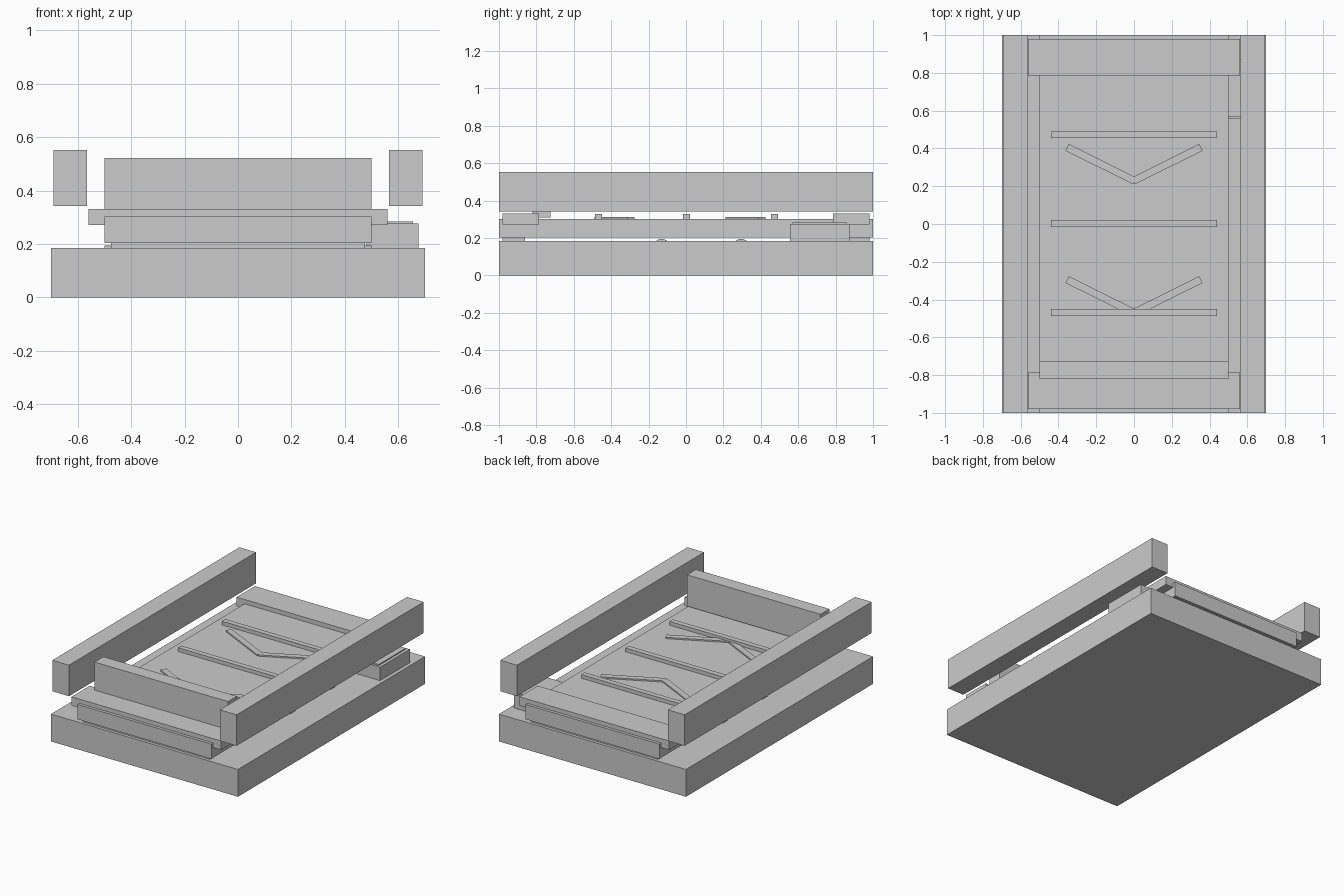
import bpy, math
from mathutils import Matrix

if "Cube" in bpy.data.objects:
    bpy.data.objects.remove(bpy.data.objects["Cube"])


def box(name, x0, x1, y0, y1, z0, z1):
    bpy.ops.mesh.primitive_cube_add(size=1)
    o = bpy.context.object
    o.name = name
    o.data.transform(Matrix.Diagonal((x1 - x0, y1 - y0, z1 - z0, 1)))
    o.location = ((x0 + x1) / 2, (y0 + y1) / 2, (z0 + z1) / 2)
    return o


# Base and belt bed
box("base", -0.70, 0.70, -1, 1, 0, 0.185)
box("belt", -0.50, 0.50, -1, 1, 0.203, 0.303)

# Gate across the front of the belt
box("gate", -0.50, 0.50, -0.82, -0.725, 0.31, 0.522)

# Side rails
for side, s in (("left", -1), ("right", 1)):
    a, b = sorted((s * 0.565, s * 0.69))
    box(side + "_rail", a, b, -1, 1, 0.342, 0.552)

# End covers and the supports under the belt ends
for end, s in (("front", -1), ("back", 1)):
    a, b = sorted((s * 0.785, s * 0.98))
    box(end + "_end_cover", -0.56, 0.56, a, b, 0.272, 0.332)
    a, b = sorted((s * 0.86, s * 0.98))
    box(end + "_support", -0.475, 0.475, a, b, 0.185, 0.21)

# Idler rollers, mostly sunk in the base
for y in (-0.13, 0.295):
    bpy.ops.mesh.primitive_cylinder_add(vertices=24, radius=0.05, depth=1.0,
                                        location=(0, y, 0.145),
                                        rotation=(0, math.pi / 2, 0))
    bpy.context.object.name = "idler_roller"
    bpy.ops.object.shade_smooth_by_angle()

# Cleats across the belt
for y in (-0.468, 0.003, 0.473):
    box("cleat", -0.44, 0.44, y - 0.018, y + 0.018, 0.303, 0.328)

# Chevron marks, each from two angled bars
for y in (-0.383, 0.317):
    for s in (-1, 1):
        bar = box("chevron_bar", -0.2, 0.2, -0.02, 0.02, 0.30, 0.312)
        bar.location.x = s * 0.175
        bar.location.y = y
        bar.rotation_euler.z = s * math.radians(26.5)

# Drive motor housing with lid
box("motor_housing", 0.48, 0.675, 0.555, 0.873, 0.185, 0.276)
box("motor_lid", 0.50, 0.655, 0.57, 0.858, 0.276, 0.284)
